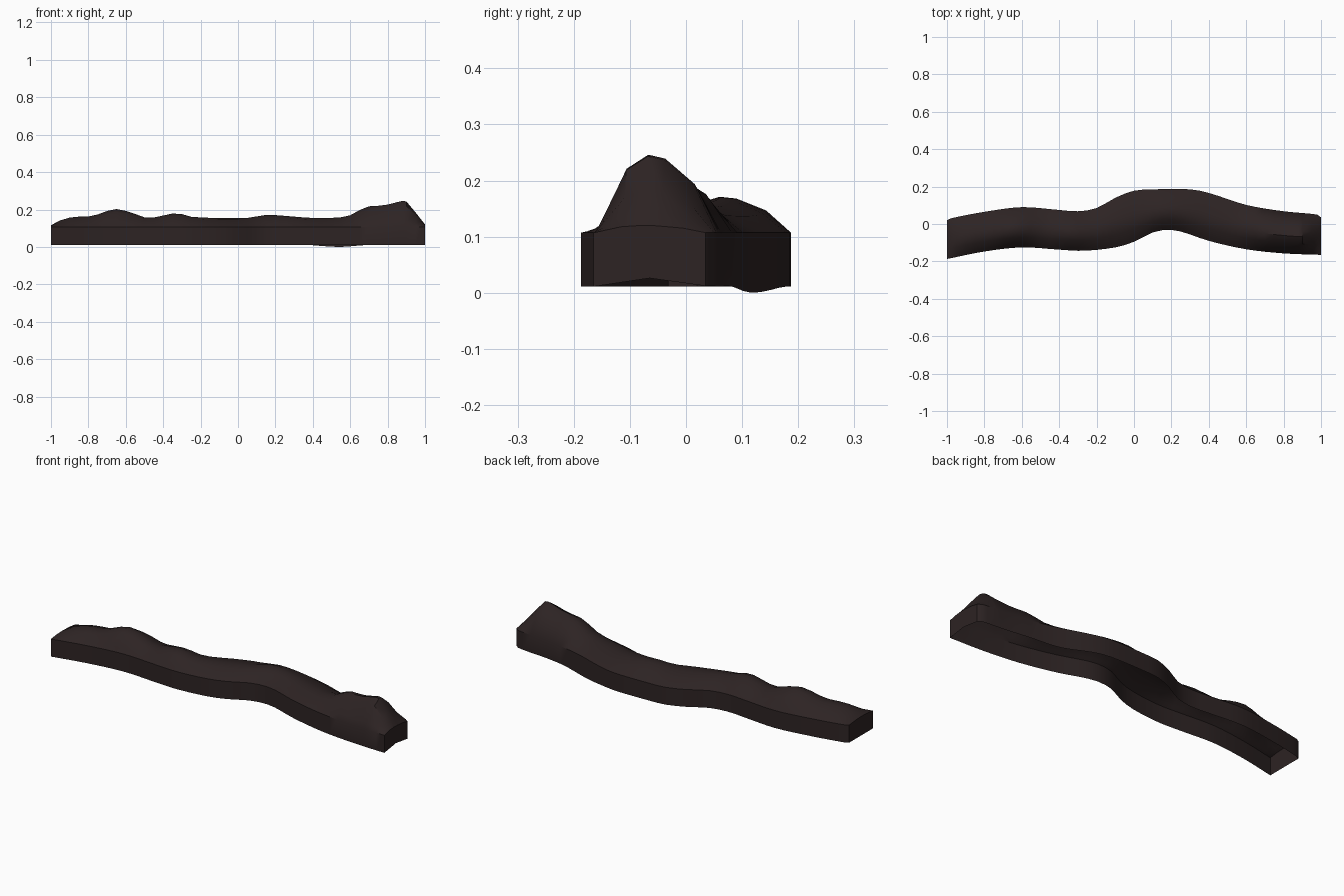
import bpy, bmesh

if "Cube" in bpy.data.objects:
    bpy.data.objects.remove(bpy.data.objects["Cube"])

# Outline and height curves along x
BACK = [(-1, .02), (-.98, .03), (-.8, .065), (-.6, .09), (-.42, .077), (-.3, .068), (-.2, .085),
        (-.1, .14), (0, .178), (.1, .185), (.25, .187), (.33, .182), (.42, .16), (.6, .102),
        (.8, .068), (.98, .05), (1, .035)]
FRONT = [(-1, -.187), (-.8, -.147), (-.6, -.125), (-.4, -.137), (-.27, -.143), (-.1, -.125),
         (0, -.095), (.1, -.045), (.18, -.031), (.25, -.04), (.4, -.09), (.6, -.135),
         (.8, -.157), (1, -.165)]
CREST = [(-1, .115), (-.95, .142), (-.88, .16), (-.78, .165), (-.66, .202), (-.58, .187),
         (-.48, .155), (-.33, .18), (-.24, .16), (.05, .155), (.15, .171), (.3, .162),
         (.4, .155), (.58, .162), (.64, .192), (.7, .217), (.78, .222), (.88, .246),
         (.9, .243), (1, .12)]
BASE = [(-1, .011), (.35, .011), (.54, .0), (.7, .011), (.9, .011), (1, .012)]
# Cross-section of the mound: side position and share of the crest height
MOUND = [(-1, 0), (-.86, .22), (-.5, .82), (-.15, 1), (.12, .95), (.6, .62), (1, 0)]
WALL_TOP = .107


def sample(keys, x):
    """Smooth interpolation through the key points."""
    n = len(keys)
    for i in range(n - 1):
        (x0, a), (x1, b) = keys[i], keys[i + 1]
        if x <= x1 + 1e-6:
            def slope(j):
                p, q = keys[max(j - 1, 0)], keys[min(j + 1, n - 1)]
                return (q[1] - p[1]) / (q[0] - p[0])
            d = x1 - x0
            t = (x - x0) / d
            if d < .05:
                return a + (b - a) * t
            return ((2*t**3 - 3*t*t + 1) * a + (t**3 - 2*t*t + t) * d * slope(i)
                    + (3*t*t - 2*t**3) * b + (t**3 - t*t) * d * slope(i + 1))
    return keys[-1][1]


# Long mound with upright side walls, open underneath
bm = bmesh.new()
stations = [-1, -.98] + [-.95 + .05 * i for i in range(39)] + [.88, .98, 1]
rings = []
for x in sorted(stations):
    f, b, top = sample(FRONT, x), sample(BACK, x), sample(CREST, x)
    base = max(0, sample(BASE, x))
    mid, half = (f + b) / 2, (b - f) / 2
    pts = [(f, .011)]
    pts += [(mid + half * s, WALL_TOP + (top - WALL_TOP) * h) for s, h in MOUND]
    pts += [(b, base)]
    rings.append([bm.verts.new((x, y, z)) for y, z in pts])
for r, s in zip(rings, rings[1:]):
    for i in range(len(r) - 1):
        bm.faces.new((r[i], s[i], s[i + 1], r[i + 1]))

# End walls, with the bottom edge of the right one slightly arched
bm.faces.new(rings[0])
r = rings[-1]
mid = (r[0].co + r[-1].co) / 2
arch = bm.verts.new((mid.x, mid.y, .026))
bm.faces.new(list(reversed(r)) + [arch])
bmesh.ops.recalc_face_normals(bm, faces=bm.faces)

mesh = bpy.data.meshes.new("earth_ridge")
bm.to_mesh(mesh)
bm.free()
# Make sure the skin faces outwards
if sum(p.normal.z * p.area for p in mesh.polygons) < 0:
    mesh.flip_normals()
ridge = bpy.data.objects.new("earth_ridge", mesh)
bpy.context.collection.objects.link(ridge)

soil = bpy.data.materials.new("dark_brown_soil")
soil.diffuse_color = (.026, .017, .017, 1)
soil.use_nodes = True
soil.node_tree.nodes["Principled BSDF"].inputs["Base Color"].default_value = soil.diffuse_color
mesh.materials.append(soil)

bpy.context.view_layer.objects.active = ridge
ridge.select_set(True)
bpy.ops.object.shade_smooth_by_angle(angle=.6)
